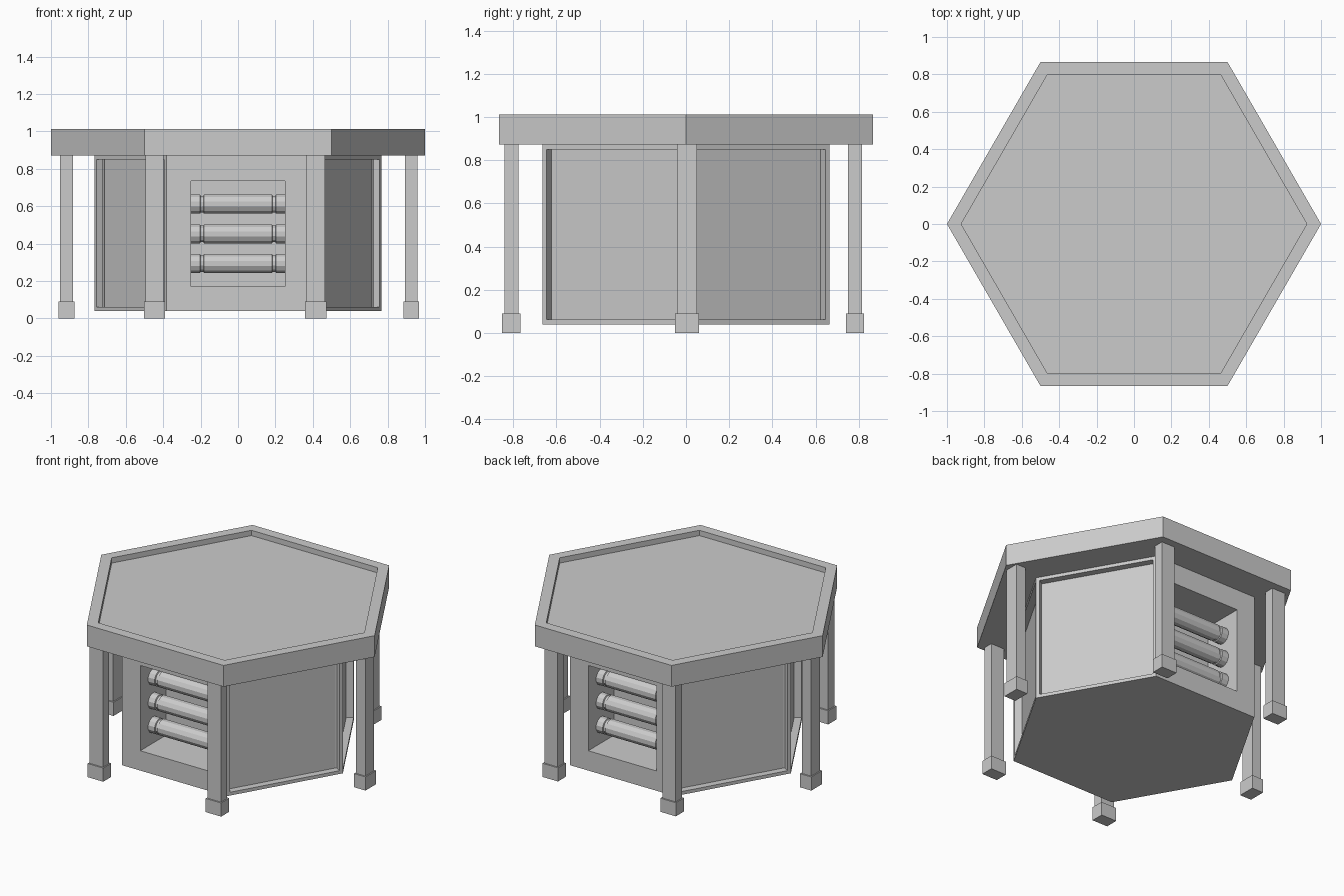
import bpy, bmesh
from math import cos, sin, pi
from mathutils import Vector

if "Cube" in bpy.data.objects:
    bpy.data.objects.remove(bpy.data.objects["Cube"])


def finish(bm, name):
    bmesh.ops.recalc_face_normals(bm, faces=bm.faces)
    me = bpy.data.meshes.new(name)
    bm.to_mesh(me)
    bm.free()
    ob = bpy.data.objects.new(name, me)
    bpy.context.collection.objects.link(ob)
    return ob


def hex_prism(radius, z0, z1):
    """Six-sided prism with corners on the x axis."""
    bm = bmesh.new()
    rings = [[bm.verts.new((radius * cos(i * pi / 3), radius * sin(i * pi / 3), z))
              for i in range(6)] for z in (z0, z1)]
    bm.faces.new(rings[0][::-1])
    bm.faces.new(rings[1])
    for i in range(6):
        j = (i + 1) % 6
        bm.faces.new((rings[0][i], rings[0][j], rings[1][j], rings[1][i]))
    bm.normal_update()
    return bm


def sink(bm, face, depth):
    """Push a face straight in, leaving side walls."""
    offset = -face.normal * depth
    new = bmesh.ops.extrude_discrete_faces(bm, faces=[face])["faces"][0]
    bmesh.ops.translate(bm, verts=new.verts, vec=offset)


def box(name, center, size):
    bm = bmesh.new()
    bmesh.ops.create_cube(bm, size=1)
    bmesh.ops.scale(bm, vec=Vector(size), verts=bm.verts)
    bmesh.ops.translate(bm, vec=Vector(center), verts=bm.verts)
    return finish(bm, name)


def lathe_x(name, profile, y, z, sides=12):
    """Turn (x, radius) points around a line parallel to x."""
    bm = bmesh.new()
    rings = []
    for x, r in profile:
        rings.append([bm.verts.new((x, y + r * cos((i + .5) * 2 * pi / sides),
                                    z + r * sin((i + .5) * 2 * pi / sides)))
                      for i in range(sides)])
    for a, b in zip(rings, rings[1:]):
        for i in range(sides):
            j = (i + 1) % sides
            bm.faces.new((a[i], a[j], b[j], b[i]))
    bm.faces.new(rings[0])
    bm.faces.new(rings[-1])
    return finish(bm, name)


# Table top with a shallow recess
bm = hex_prism(1.0, 0.872, 1.013)
top = max(bm.faces, key=lambda f: f.normal.z)
bmesh.ops.inset_individual(bm, faces=[top], thickness=0.076)
sink(bm, top, 0.035)
finish(bm, "table_top")

# Cabinet: open niches front and back, sunken panels on the other four sides
bm = hex_prism(0.767, 0.04, 0.872)
for face in [f for f in bm.faces if abs(f.normal.z) < 0.5]:
    bmesh.ops.inset_individual(bm, faces=[face], thickness=0.031)
    if abs(face.normal.y) > 0.9:
        for v in face.verts:
            v.co.x = 0.25 if v.co.x > 0 else -0.25
            v.co.z = 0.735 if v.co.z > 0.45 else 0.171
        sink(bm, face, 0.27)
    else:
        sink(bm, face, 0.045)
finish(bm, "cabinet")

# Rolls lying in the niches, each with a neck near both ends
R, N = 0.053, 0.046
half = [(0.25, R), (0.203, R), (0.2, N), (0.185, N), (0.182, R)]
profile = [(-x, r) for x, r in half] + half[::-1]
for side, sign in (("front", -1), ("back", 1)):
    for i, z in enumerate((0.294, 0.452, 0.611)):
        lathe_x(f"{side}_roll_{i + 1}", profile, sign * 0.53, z)

# Legs with wider feet, one under each corner
legs = {"left": (-0.917, 0.004), "right": (0.927, 0.004),
        "front_left": (-0.447, -0.809), "front_right": (0.416, -0.809),
        "back_left": (-0.447, 0.783), "back_right": (0.416, 0.783)}
for name, (x, y) in legs.items():
    w, d = (0.097, 0.065) if "_" in name else (0.068, 0.093)
    box(f"{name}_leg", (x, y, 0.48), (w, d, 0.79))
    box(f"{name}_foot", (x, y, 0.045), (w + 0.016, d + 0.019, 0.09))
